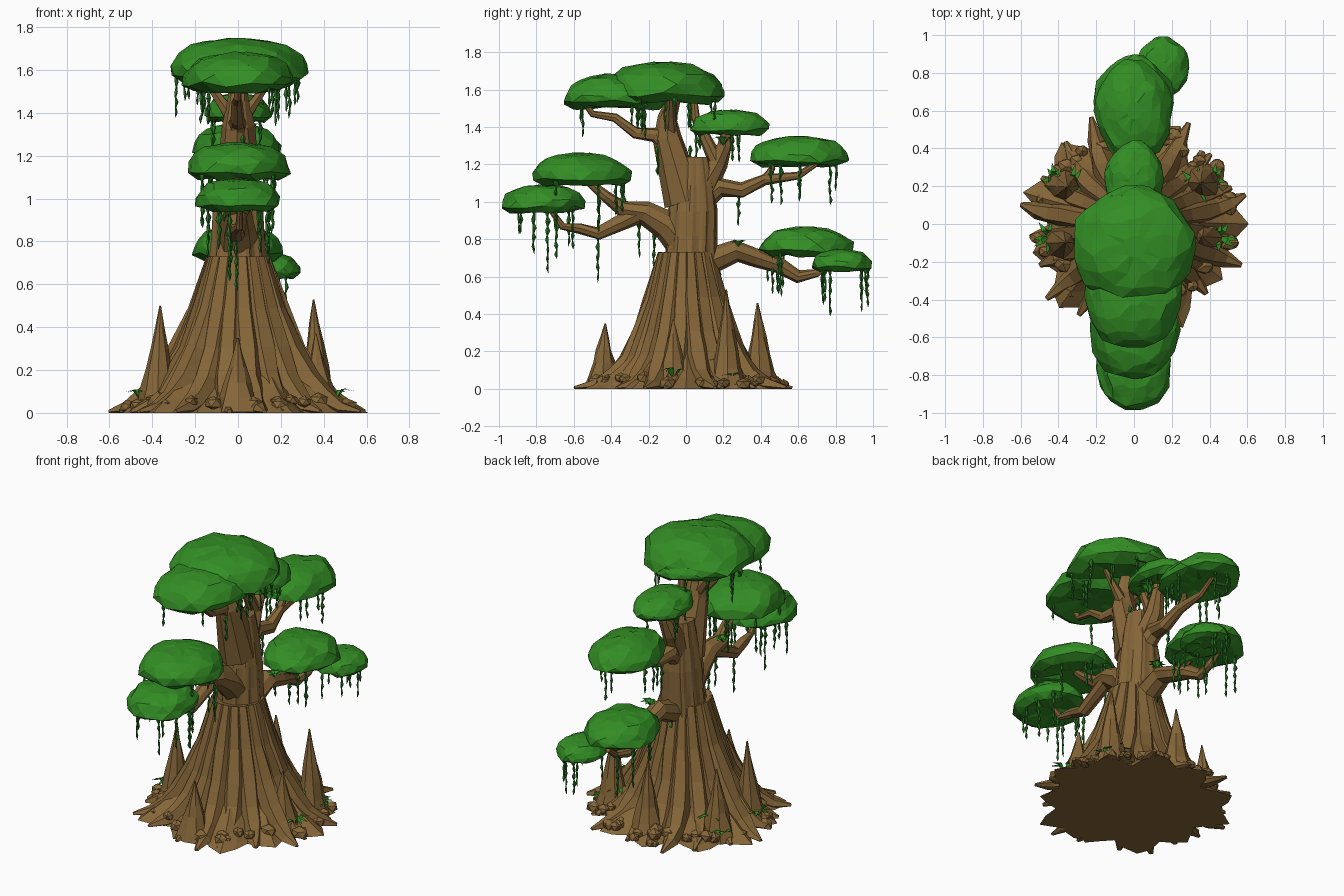
import bpy, bmesh, math, random
from mathutils import Vector

if "Cube" in bpy.data.objects:
    bpy.data.objects.remove(bpy.data.objects["Cube"])

random.seed(7)
R = random.uniform
TAU = 2 * math.pi


def material(name, col):
    m = bpy.data.materials.new(name)
    m.diffuse_color = (*col, 1)
    m.use_nodes = True
    m.node_tree.nodes["Principled BSDF"].inputs["Base Color"].default_value = m.diffuse_color
    return m


BARK = material("bark", (0.235, 0.132, 0.040))
LEAF = material("leaf", (0.033, 0.270, 0.018))
VINE = material("vine", (0.022, 0.180, 0.018))


def finish(bm, name, mat):
    for v in bm.verts:
        v.co.z = max(v.co.z, 0)
    bmesh.ops.recalc_face_normals(bm, faces=bm.faces)
    me = bpy.data.meshes.new(name)
    bm.to_mesh(me)
    bm.free()
    ob = bpy.data.objects.new(name, me)
    bpy.context.collection.objects.link(ob)
    me.materials.append(mat)


def loft(bm, rings):
    """Skin a list of rings of points and cap both ends."""
    vs = [[bm.verts.new(p) for p in r] for r in rings]
    n = len(vs[0])
    for a, b in zip(vs, vs[1:]):
        for i in range(n):
            bm.faces.new((a[i], a[(i + 1) % n], b[(i + 1) % n], b[i]))
    bm.faces.new(vs[0][::-1])
    bm.faces.new(vs[-1])


def tube(bm, pts, radii, sides=7, ref=(1, 0, 0), jit=0.12):
    pts, ref = [Vector(p) for p in pts], Vector(ref)
    rings = []
    for i, (p, r) in enumerate(zip(pts, radii)):
        t = (pts[min(i + 1, len(pts) - 1)] - pts[max(i - 1, 0)]).normalized()
        u = (ref - t * ref.dot(t)).normalized()
        w = t.cross(u)
        rings.append([p + (u * math.cos(a) + w * math.sin(a)) * r * R(1 - jit, 1 + jit)
                      for a in (TAU * k / sides for k in range(sides))])
    loft(bm, rings)


# ---- trunk: fluted column with an exponential flare
bm = bmesh.new()
N, H, rings = 44, 1.24, []
for k in range(14):
    z = H * (k / 13) ** 1.6
    top = 1 - .35 * max(0, z - 1) / .24
    rx = (.10 + .43 * math.exp(-z / .27)) * top
    ry = (.125 + .39 * math.exp(-z / .21)) * top
    amp = .04 + .07 * max(0, 1 - z / .8)
    ring = []
    for i in range(N):
        a = TAU * i / N
        f = 1 + amp * (math.cos(11 * a + z) + .5 * math.sin(5 * a + 1 + 2 * z)) + R(-.025, .025)
        ring.append((rx * f * math.cos(a), .04 * min(z, 1) + ry * f * math.sin(a), z))
    rings.append(ring)
loft(bm, rings)
finish(bm, "trunk", BARK)

# ---- roots: tapering buttresses sweeping down to the ground
bm = bmesh.new()
for k in range(20):
    a0, reach = TAU * (k + .5) / 20 + R(-.05, .05), .61 if k % 3 == 0 else R(.53, .57)
    bend, pts, rad = R(-.12, .12), [], []
    for i in range(7):
        t = i / 6
        d, a = .12 + (reach - .12) * t ** 1.1, a0 + bend * t * t
        pts.append((d * math.cos(a), d * math.sin(a) * (1 - .5 * t * (1 - t)), .72 * (1 - t) ** 2.3 + .004))
        rad.append(.012 + .055 * math.sin(math.pi * min(1, .1 + .9 * t)) ** .7)
    tube(bm, pts, rad, 6, (-math.sin(a0), math.cos(a0), 0), .15)
finish(bm, "roots", BARK)

# ---- pointed root spires (x, y, height)
bm = bmesh.new()
for x, y, h in [(-.37, -.1, .5), (.36, .22, .53), (0, -.44, .35), (0, .39, .46), (.37, -.07, .37),
                (-.36, .2, .43)]:
    steps = [i / 5 for i in range(6)]
    tube(bm, [(x * (1.02 - .04 * t), y * (1.02 - .04 * t), h * t) for t in steps],
         [.004 + .1 * (1 - t) ** 1.1 for t in steps], 8)
finish(bm, "root_spires", BARK)

# ---- rubble at the rim
bm = bmesh.new()
for i in range(46):
    a, d, r = R(0, TAU), R(.42, .54), R(.02, .042)
    for v in bmesh.ops.create_icosphere(bm, subdivisions=1, radius=r)["verts"]:
        v.co = Vector((v.co.x * 1.3, v.co.y * 1.2, v.co.z)) * R(.85, 1.1)
        v.co += Vector((d * math.cos(a), d * math.sin(a), .02 + (.54 - d) * .35))
finish(bm, "base_rubble", BARK)

# ---- limbs: paths in the side profile (y, z), tapering evenly
bm = bmesh.new()


def limb(r0, r1, *path):
    n = len(path) - 1
    pts = [(R(-.012, .012) if i else 0, y, z) for i, (y, z) in enumerate(path)]
    tube(bm, pts, [r0 + (r1 - r0) * (i / n) ** .8 for i in range(n + 1)], 8)


limb(.11, .03, (0, 1), (-.1, 1.34), (-.1, 1.45), (-.05, 1.6))
limb(.05, .012, (-.08, 1.27), (-.16, 1.36), (-.27, 1.37), (-.38, 1.45), (-.5, 1.47), (-.56, 1.55))
limb(.085, .02, (.05, 1), (.17, 1.21), (.21, 1.3), (.22, 1.42))
limb(.04, .015, (.17, 1.2), (.05, 1.45), (.04, 1.58))
limb(.07, .01, (.05, .98), (.18, 1.08), (.3, 1.06), (.42, 1.12), (.6, 1.14), (.77, 1.25))
limb(.025, .012, (.42, 1.12), (.46, 1.18), (.45, 1.25))
limb(.08, .014, (.05, .65), (.27, .74), (.38, .7), (.5, .66), (.6, .6), (.7, .62), (.78, .68))
limb(.03, .012, (.38, .7), (.46, .7), (.58, .76))
limb(.105, .014, (.03, .72), (-.1, .87), (-.22, .94), (-.34, .96), (-.43, 1.03), (-.58, 1.16))
limb(.05, .012, (-.24, .94), (-.47, .83), (-.57, .86), (-.66, .87), (-.74, .98))
# side twigs holding the wide crown
for s in (-1, 1):
    tube(bm, [(s * .17 * t, -.08, 1.34 + .24 * t) for t in (0, .5, 1)], [.04, .025, .012], 6, (0, 1, 0))
finish(bm, "branches", BARK)

# ---- leaf pads: centre x, y, bottom z, half sizes x, y (height follows from size)
PADS = [(0, -.12, 1.53, .345, .33), (0, -.38, 1.5, .27, .3), (0, .05, 1.54, .23, .16),
        (0, .23, 1.36, .165, .22), (0, .6, 1.19, .215, .28), (0, .64, .71, .22, .265),
        (.15, .83, .63, .15, .17), (0, -.56, 1.09, .25, .28), (0, -.765, .945, .21, .235)]
vines = []
bm = bmesh.new()
n, K = 14, 8
for x, y, z, rx, ry in PADS:
    h, ph, rings = .06 + .26 * (rx + ry) / 2 + .2 * rx * ry / .3, R(0, 6), []
    for k in range(K):
        t = -.62 + (1.45 + .62) * k / (K - 1)      # from under the rim up to the crown
        pr = math.cos(t) ** .8 if t > 0 else math.cos(t * 2.1)
        pz = .2 + .8 * math.sin(t) if t > 0 else .2 * (1 - math.sin(-t * 4))
        ring = []
        for i in range(n):
            a = TAU * (i + .5 * (k % 2)) / n
            f = pr * (.97 + .03 * math.cos(5 * a + ph)) * R(.95, 1.02)
            ring.append((x + rx * f * math.cos(a), y + ry * f * math.sin(a),
                         z + h * (pz + (R(-.07, .07) if k < K - 2 else R(-.05, 0)))))
        rings.append(ring)
    loft(bm, rings)
    # vines hang in pairs below each pad, longer under the low ones
    for j in range(3 + (ry > .23)):
        a, drop = R(-1.4, 1.4), .17 if z > 1.3 else .26
        for s in (-1, 1):
            f = R(.62, .86)
            vines.append((x + s * rx * f * math.cos(a), y + ry * f * math.sin(a), z + .04, drop * R(.4, 1) + .04))
bmesh.ops.triangulate(bm, faces=[f for f in bm.faces if len(f.verts) == 4])
finish(bm, "leaf_pads", LEAF)

# ---- hanging vines: strings of swelling leaf beads, more of them along the limbs
for y, z, drop in [(-.25, .9, .2), (-.17, .84, .24), (.18, .68, .18), (.28, 1.06, .19), (.02, 1.3, .28),
                   (-.15, 1.36, .22), (-.47, .84, .27), (-.74, .97, .35), (.77, .66, .27)]:
    vines.append((R(-.06, .06), y, z, drop))
bm = bmesh.new()
for x, y, z, drop in vines:
    m = 2 * max(2, round(drop / .05))
    pts = [(x + R(-.004, .004), y + R(-.004, .004), z - drop * i / m) for i in range(m + 1)]
    rad = [(R(.010, .016) if i % 2 else .005) * (1 - .45 * i / m) for i in range(m)] + [.001]
    tube(bm, pts, rad, 5, jit=.25)
finish(bm, "hanging_vines", VINE)

# ---- ferns at the foot and on the upper limbs: centre and blade length
bm = bmesh.new()
ferns = [(s * x, y, z, L) for s in (-1, 1) for x, y, z, L in
         [(.45, -.07, .05, .1), (.33, .21, .09, .13), (.42, .24, .04, .08)]]
ferns += [(.05, .2, 1.3, .09), (.06, .28, .76, .06), (-.05, -.3, .97, .06)]
for x, y, z, L in ferns:
    for i in range(8):
        a = TAU * i / 8 + R(-.3, .3)
        d, w = Vector((math.cos(a), math.sin(a), 0)), Vector((-math.sin(a), math.cos(a), 0))
        l, p = L * R(.7, 1.1), Vector((x, y, z))
        mid, tip = p + d * l * .45 + Vector((0, 0, l * .6)), p + d * l + Vector((0, 0, l * .5))
        q = [bm.verts.new(c) for c in (p, mid - w * .014, mid + w * .014, tip)]
        bm.faces.new((q[0], q[1], q[2]))
        bm.faces.new((q[2], q[1], q[3]))
finish(bm, "ferns", LEAF)
